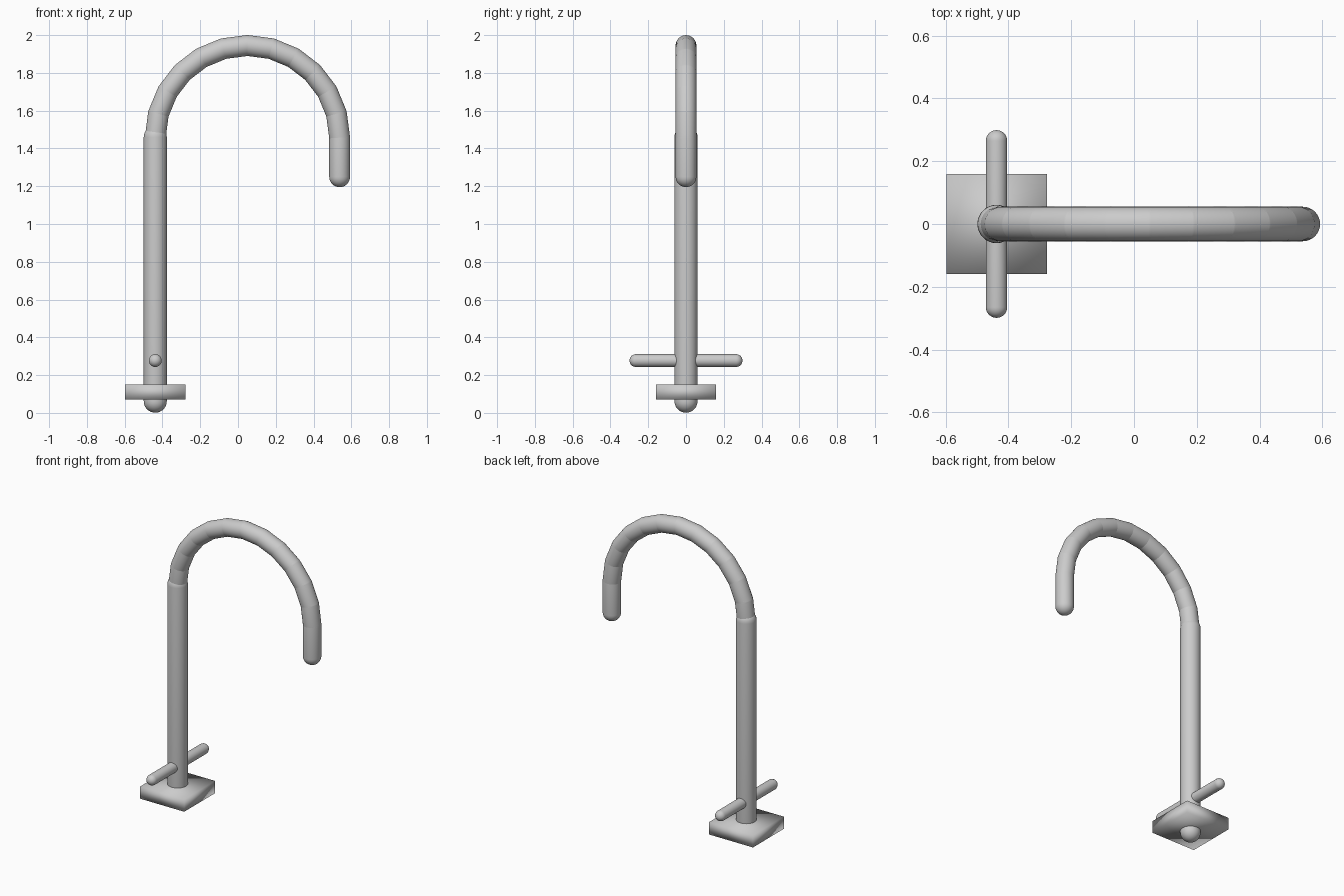
import bpy, bmesh
from math import sin, cos, pi, tau
from mathutils import Vector

cube = bpy.data.objects.get("Cube")
if cube:
    bpy.data.objects.remove(cube, do_unlink=True)

# Brushed grey metal
METAL = (0.6, 0.6, 0.6, 1)
metal = bpy.data.materials.new("grey metal")
metal.diffuse_color = METAL
metal.use_nodes = True
metal.node_tree.nodes["Principled BSDF"].inputs["Base Color"].default_value = METAL


def add_object(name, bm):
    bmesh.ops.recalc_face_normals(bm, faces=bm.faces)
    for face in bm.faces:
        face.smooth = True
    mesh = bpy.data.meshes.new(name)
    bm.to_mesh(mesh)
    bm.free()
    mesh.materials.append(metal)
    obj = bpy.data.objects.new(name, mesh)
    bpy.context.collection.objects.link(obj)
    return obj


def capsule(name, start, end, radius, sides=32, rings=8):
    """Round-ended rod whose hemispheres are centred on start and end."""
    start, end = Vector(start), Vector(end)
    axis = end - start
    bm = bmesh.new()
    profile = []
    for base, offset in ((0, -pi / 2), (axis.length, 0)):
        for i in range(rings + 1):
            a = offset + i / rings * pi / 2
            profile.append(bm.verts.new((radius * cos(a), 0, base + radius * sin(a))))
    edges = [bm.edges.new(pair) for pair in zip(profile, profile[1:])]
    bmesh.ops.spin(bm, geom=profile + edges, cent=(0, 0, 0), axis=(0, 0, 1),
                   angle=tau, steps=sides, use_merge=True)
    bmesh.ops.remove_doubles(bm, verts=bm.verts, dist=1e-5)
    obj = add_object(name, bm)
    obj.location = start
    obj.rotation_euler = axis.to_track_quat('Z', 'Y').to_euler()
    return obj


COLUMN_X = -0.438
ARC_X, ARC_Z, ARC_R = 0.05, 1.457, 0.488
TUBE_R = 0.055

# Square mounting plate
bm = bmesh.new()
bmesh.ops.create_cube(bm, size=1)
bmesh.ops.scale(bm, vec=(0.32, 0.32, 0.08), verts=bm.verts)
plate = add_object("base_plate", bm)
plate.location = (COLUMN_X, 0, 0.11)

# Upright column and cross handle
capsule("column", (COLUMN_X, 0, 0.062), (COLUMN_X, 0, 1.46), 0.061)
capsule("cross_handle", (COLUMN_X, -0.265, 0.277), (COLUMN_X, 0.265, 0.277), 0.034)

# Gooseneck of overlapping round-ended segments
SEGMENTS = 12
joints = [(ARC_X - ARC_R * cos(pi * i / SEGMENTS), 0,
           ARC_Z + ARC_R * sin(pi * i / SEGMENTS)) for i in range(SEGMENTS + 1)]
for i, (a, b) in enumerate(zip(joints, joints[1:]), 1):
    capsule(f"neck_segment_{i}", a, b, TUBE_R)

# Straight spout end
capsule("spout", joints[-1], (ARC_X + ARC_R, 0, 1.25), TUBE_R)
